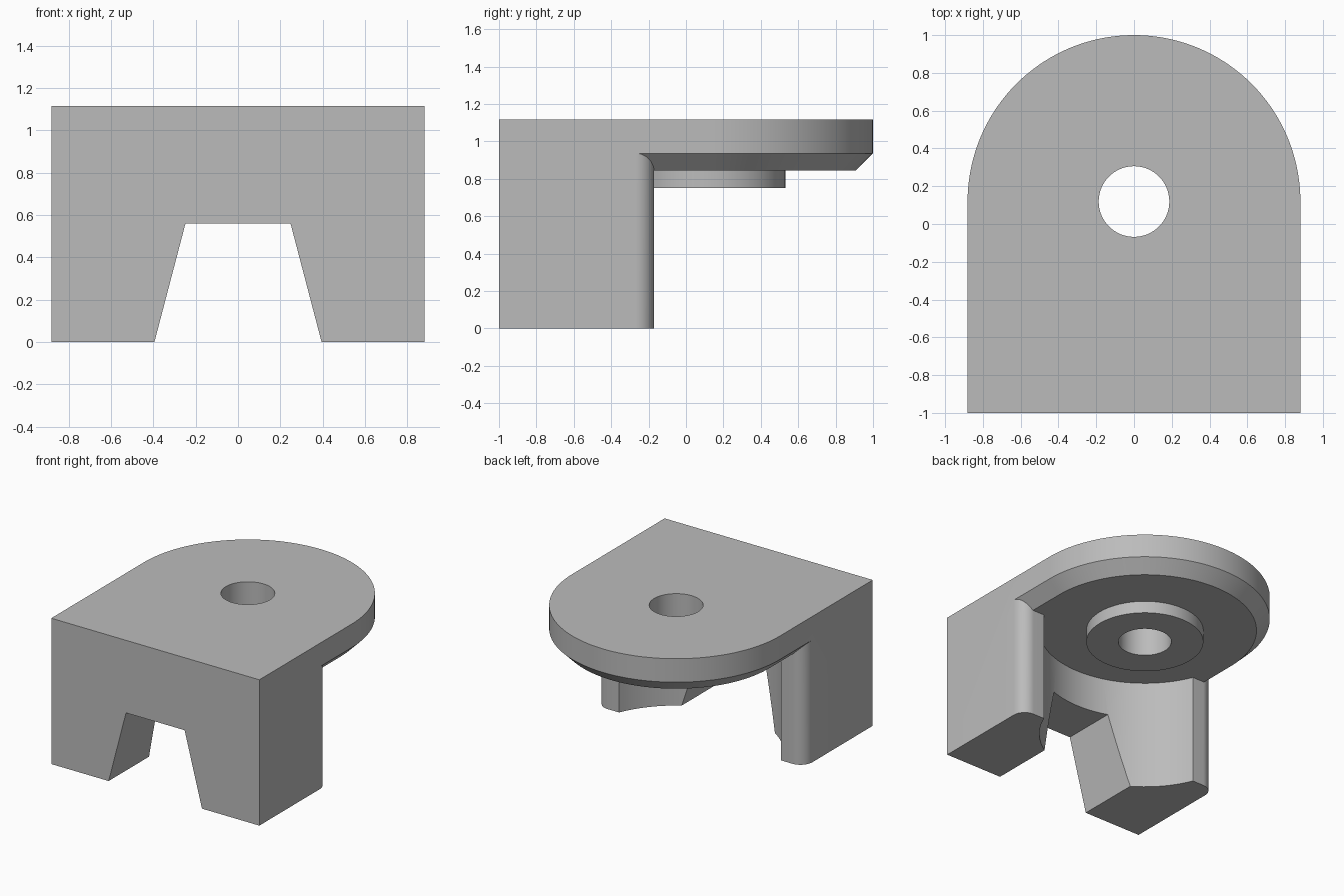
import bpy, bmesh
from math import sin, cos, pi, asin

cube = bpy.data.objects.get("Cube")
if cube:
    bpy.data.objects.remove(cube, do_unlink=True)

HALF, FRONT, TOP = 0.881, -1.0, 1.116      # outer block limits
AXIS = 0.119                               # y of the round end and the hole
RIM_LOW, PLATE_LOW, BOSS_LOW = 0.936, 0.843, 0.75
LEG_BACK, FILLET, HOLLOW = -0.17, 0.1, 0.744

grey = bpy.data.materials.new("plain_grey")
grey.use_nodes = True
colour = (0.5, 0.5, 0.5, 1)
grey.diffuse_color = colour
grey.node_tree.nodes["Principled BSDF"].inputs["Base Color"].default_value = colour


def arc(cx, cy, r, start, end, steps):
    return [(cx + r * cos(start + (end - start) * i / steps),
             cy + r * sin(start + (end - start) * i / steps)) for i in range(steps + 1)]


def loft(name, rings):
    """Closed solid through stacked rings of 3D points."""
    bm = bmesh.new()
    loops = [[bm.verts.new(p) for p in ring] for ring in rings]
    n = len(loops[0])
    for a, b in zip(loops, loops[1:]):
        for i in range(n):
            bm.faces.new((a[i], a[(i + 1) % n], b[(i + 1) % n], b[i]))
    bm.faces.new(loops[0])
    bm.faces.new(loops[-1])
    bmesh.ops.recalc_face_normals(bm, faces=bm.faces)
    mesh = bpy.data.meshes.new(name)
    bm.to_mesh(mesh)
    bm.free()
    mesh.materials.append(grey)
    obj = bpy.data.objects.new(name, mesh)
    bpy.context.collection.objects.link(obj)
    return obj


def prism(name, outline, low, high):
    return loft(name, [[(x, y, z) for x, y in outline] for z in (low, high)])


def disc(name, r, low, high):
    return prism(name, arc(0, AXIS, r, 0, 2 * pi, 96)[:-1], low, high)


def combine(target, other, operation):
    mod = target.modifiers.new(other.name, 'BOOLEAN')
    mod.operation, mod.solver, mod.object = operation, 'EXACT', other
    bpy.context.view_layer.objects.active = target
    bpy.ops.object.modifier_apply(modifier=mod.name)
    bpy.data.objects.remove(other, do_unlink=True)


# Leg block: rounded rear corners and a hollow concentric with the hole
corner = arc(HALF - FILLET, LEG_BACK - FILLET, FILLET, 0, pi / 2, 12)
dip = asin((AXIS - LEG_BACK) / HOLLOW)
hollow = arc(0, AXIS, HOLLOW, -dip, dip - pi, 48)
left_corner = [(-x, y) for x, y in reversed(corner)]
bracket = prism("bracket", [(HALF, FRONT)] + corner + hollow + left_corner + [(-HALF, FRONT)], 0, TOP)


# Round-ended plate with a chamfered lower rim
def plate_ring(inset, z):
    r = HALF - inset
    return [(x, y, z) for x, y in [(r, -0.8)] + arc(0, AXIS, r, 0, pi, 72) + [(-r, -0.8)]]


combine(bracket, loft("plate", [plate_ring(RIM_LOW - PLATE_LOW, PLATE_LOW),
                                plate_ring(0, RIM_LOW), plate_ring(0, TOP)]), 'UNION')

# Boss under the plate
combine(bracket, disc("boss", 0.413, BOSS_LOW, PLATE_LOW + 0.05), 'UNION')

# Through hole
combine(bracket, disc("hole_cutter", 0.187, 0.5, 1.4), 'DIFFERENCE')

# Tapered channel between the legs
channel = [(-0.248, 0.561), (0.248, 0.561), (0.395, 0), (0.421, -0.1), (-0.421, -0.1), (-0.395, 0)]
combine(bracket, loft("channel_cutter", [[(x, y, z) for x, z in channel] for y in (-1.2, 0.3)]), 'DIFFERENCE')

# Tidy flat faces, then smooth the curved ones
bm = bmesh.new()
bm.from_mesh(bracket.data)
bmesh.ops.remove_doubles(bm, verts=bm.verts, dist=0.0002)
bmesh.ops.dissolve_limit(bm, angle_limit=0.005, verts=bm.verts, edges=bm.edges)
bm.to_mesh(bracket.data)
bm.free()
bpy.ops.object.select_all(action='DESELECT')
bracket.select_set(True)
bpy.context.view_layer.objects.active = bracket
bpy.ops.object.shade_smooth_by_angle(angle=0.5)
